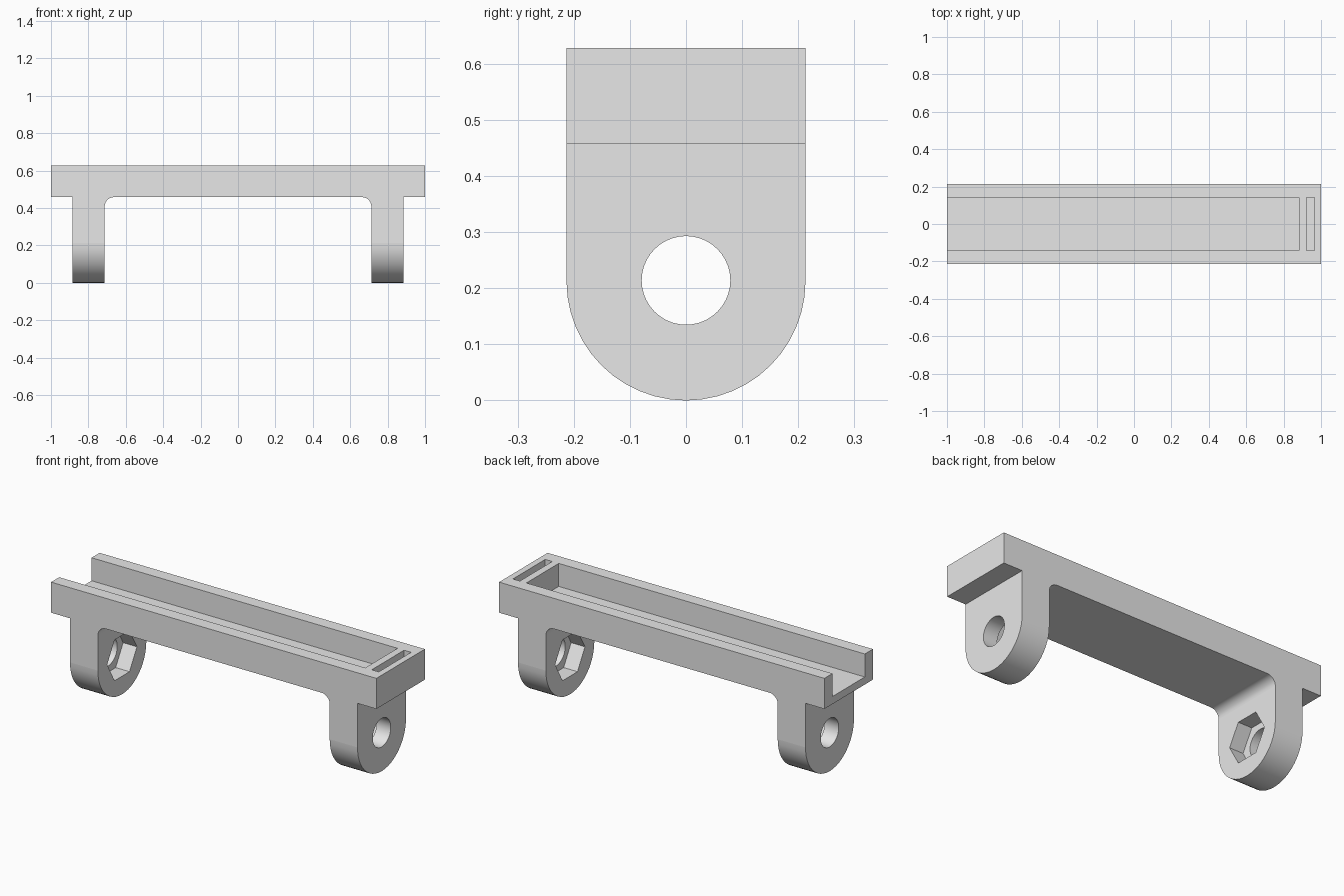
import bpy
import bmesh
from math import cos, sin, pi, radians
from mathutils import Vector

if "Cube" in bpy.data.objects:
    bpy.data.objects.remove(bpy.data.objects["Cube"], do_unlink=True)

HALF_W = 0.213          # half width, also the radius of the leg ends
TOP, UNDER, FLOOR = 0.628, 0.458, 0.5
LEG_IN, LEG_OUT = 0.713, 0.884
FILLET = 0.05
AXIS_Z = 0.214          # height of the bolt axis


def prism(name, points, axis, start, end):
    """Extrude a closed outline along x (points are y, z) or y (points are x, z)."""
    def place(a, b, c):
        return Vector((c, a, b)) if axis == "x" else Vector((a, c, b))
    bm = bmesh.new()
    base = bm.faces.new([bm.verts.new(place(a, b, start)) for a, b in points])
    shift = place(0, 0, end - start)
    new = bmesh.ops.extrude_face_region(bm, geom=[base])["geom"]
    bmesh.ops.translate(bm, vec=shift, verts=[v for v in new if isinstance(v, bmesh.types.BMVert)])
    bmesh.ops.recalc_face_normals(bm, faces=bm.faces)
    mesh = bpy.data.meshes.new(name)
    bm.to_mesh(mesh)
    bm.free()
    obj = bpy.data.objects.new(name, mesh)
    bpy.context.collection.objects.link(obj)
    return obj


def arc(cx, cz, r, a0, a1, n):
    return [(cx + r * cos(a0 + (a1 - a0) * i / n), cz + r * sin(a0 + (a1 - a0) * i / n))
            for i in range(n + 1)]


def ring(r, n):
    return arc(0, AXIS_Z, r, 0, 2 * pi, n)[:-1]


def box(name, x0, x1, y, z0, z1):
    return prism(name, [(-y, z0), (y, z0), (y, z1), (-y, z1)], "x", x0, x1)


def combine(target, tool, operation):
    mod = target.modifiers.new(operation, "BOOLEAN")
    mod.operation = operation
    mod.solver = "EXACT"
    mod.object = tool
    bpy.context.view_layer.objects.active = target
    bpy.ops.object.modifier_apply(modifier=mod.name)
    bpy.data.objects.remove(tool, do_unlink=True)


# Side outline: bar, two legs and the inner fillets
half = [(1, TOP), (1, UNDER), (LEG_OUT, UNDER), (LEG_OUT, -0.1), (LEG_IN, -0.1)]
half += arc(LEG_IN - FILLET, UNDER - FILLET, FILLET, 0, pi / 2, 8)
outline = half + [(-x, z) for x, z in reversed(half)]
bracket = prism("bracket", outline, "y", -0.3, 0.3)

# End outline: straight sides with a round bottom
arch = [(HALF_W, 1)] + arc(0, HALF_W, HALF_W, 0, -pi, 24) + [(-HALF_W, 1)]
combine(bracket, prism("arch", arch, "x", -1.2, 1.2), "INTERSECT")

# Open channel and narrow end slot
combine(bracket, box("channel", -1.2, 0.882, 0.142, FLOOR, 1), "DIFFERENCE")
combine(bracket, box("slot", 0.922, 0.965, 0.142, FLOOR, 1), "DIFFERENCE")

# Bolt holes and hexagonal nut pockets on the inner leg faces
for side in (-1, 1):
    combine(bracket, prism("bolt_hole", ring(0.079, 40), "x", side * 0.6, side * 1.1), "DIFFERENCE")
    combine(bracket, prism("nut_pocket", ring(0.131, 6), "x", side * 0.6, side * (LEG_IN + 0.085)),
            "DIFFERENCE")

# Colour and shading
grey = bpy.data.materials.new("light_grey")
grey.use_nodes = True
grey.diffuse_color = (0.8, 0.8, 0.8, 1)
grey.node_tree.nodes["Principled BSDF"].inputs["Base Color"].default_value = (0.8, 0.8, 0.8, 1)
bracket.data.materials.clear()
bracket.data.materials.append(grey)

bpy.ops.object.select_all(action="DESELECT")
bracket.select_set(True)
bpy.context.view_layer.objects.active = bracket
bpy.ops.object.shade_smooth_by_angle(angle=radians(30))
# Large planes stay flat so only the curved strips blend
for face in bracket.data.polygons:
    face.material_index = 0
    if face.area > 0.015:
        face.use_smooth = False
